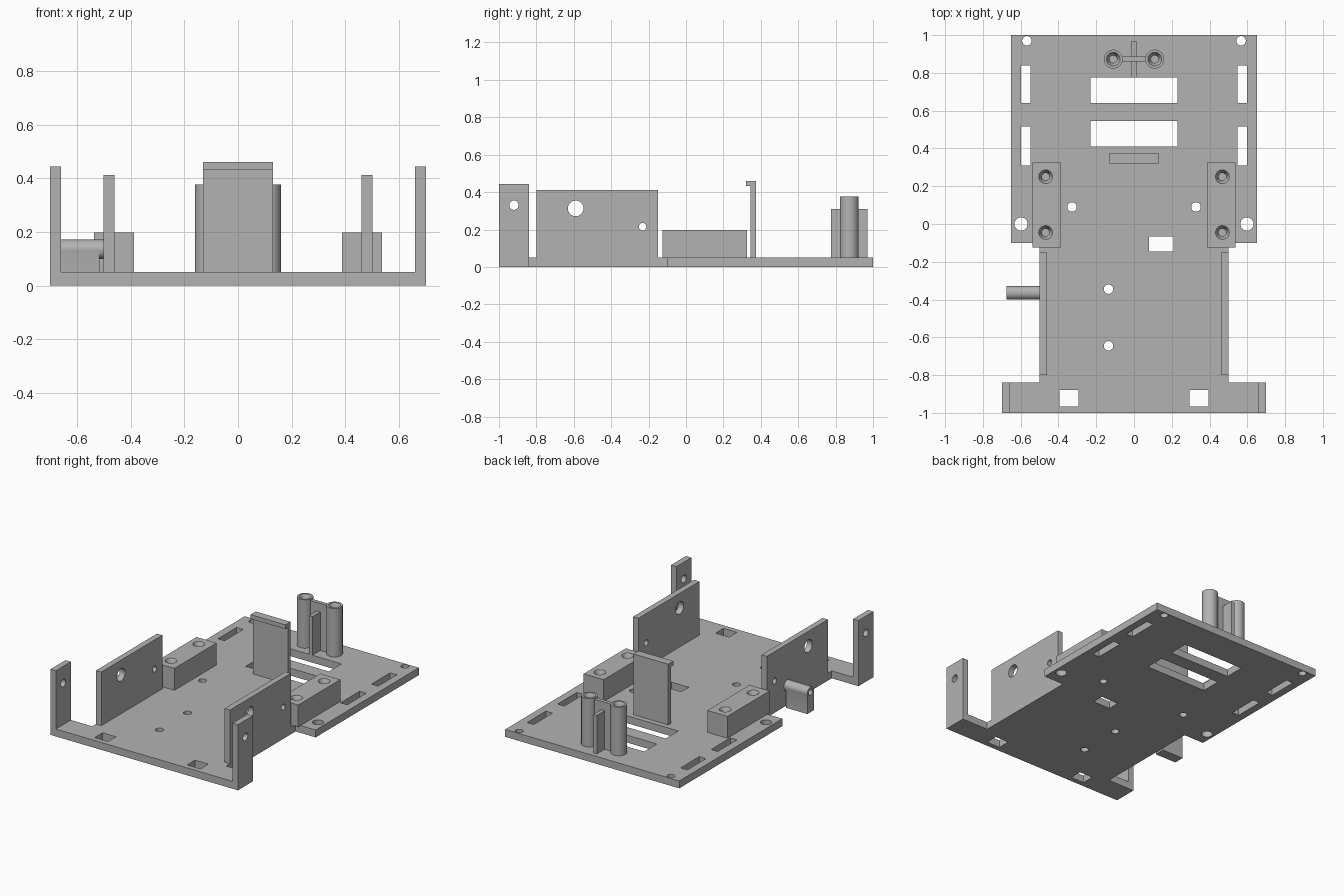
import bpy
import bmesh
import math
from mathutils import Matrix, Vector

cube = bpy.data.objects.get("Cube")
if cube:
    bpy.data.objects.remove(cube, do_unlink=True)

grey = bpy.data.materials.new("plain grey")
grey.use_nodes = True
grey.diffuse_color = (0.45, 0.45, 0.45, 1)
grey.node_tree.nodes["Principled BSDF"].inputs["Base Color"].default_value = grey.diffuse_color

T = 0.05          # plate thickness


def add_object(name, bm):
    mesh = bpy.data.meshes.new(name)
    bmesh.ops.recalc_face_normals(bm, faces=bm.faces)
    bm.to_mesh(mesh)
    bm.free()
    mesh.materials.append(grey)
    obj = bpy.data.objects.new(name, mesh)
    bpy.context.collection.objects.link(obj)
    return obj


def box(name, x, y, z):
    bm = bmesh.new()
    bmesh.ops.create_cube(bm, size=1)
    for v in bm.verts:
        v.co = [lo + (hi - lo) * (c + 0.5) for c, (lo, hi) in zip(v.co, (x, y, z))]
    return add_object(name, bm)


def rod(name, start, end, r, r_end=None):
    """Cylinder or cone between two points."""
    a, b = Vector(start), Vector(end)
    turn = (b - a).to_track_quat('Z', 'Y').to_matrix().to_4x4()
    bm = bmesh.new()
    bmesh.ops.create_cone(bm, cap_ends=True, segments=40, radius1=r,
                          radius2=r if r_end is None else r_end, depth=(b - a).length,
                          matrix=Matrix.Translation((a + b) / 2) @ turn)
    return add_object(name, bm)


def prism(name, outline, z0, z1):
    bm = bmesh.new()
    face = bm.faces.new([bm.verts.new((x, y, z0)) for x, y in outline])
    top = bmesh.ops.extrude_face_region(bm, geom=[face])["geom"]
    bmesh.ops.translate(bm, vec=(0, 0, z1 - z0),
                        verts=[g for g in top if isinstance(g, bmesh.types.BMVert)])
    return add_object(name, bm)


def combine(obj, others, operation='DIFFERENCE'):
    """Apply booleans one after the other and drop the helpers."""
    for other in others:
        other.hide_render = True
        mod = obj.modifiers.new("cut", 'BOOLEAN')
        mod.object, mod.operation, mod.solver = other, operation, 'EXACT'
    graph = bpy.context.evaluated_depsgraph_get()
    mesh = bpy.data.meshes.new_from_object(obj.evaluated_get(graph))
    obj.modifiers.clear()
    obj.data = mesh
    for other in others:
        bpy.data.objects.remove(other, do_unlink=True)
    return obj


def screw_hole(x, y, top):
    """Blind hole with a countersunk mouth."""
    return [rod("cutter", (x, y, T), (x, y, top + 0.01), 0.02),
            rod("cutter", (x, y, top - 0.03), (x, y, top + 0.001), 0.02, 0.037)]


# Base plate outline, mirrored from its left half
half = [(0.7, -1), (0.7, -0.84), (0.5, -0.84), (0.5, -0.1), (0.65, -0.1), (0.65, 1)]
base = prism("base_plate", half + [(-x, y) for x, y in reversed(half)], 0, T)

# Slots, windows and round holes in the plate
through = (-0.1, 0.2)
cuts = [box("cutter", (-0.23, 0.23), y, through) for y in ((0.64, 0.775), (0.41, 0.545))]
cuts.append(box("cutter", (0.08, 0.21), (-0.145, -0.065), through))
for x in (-1, 1):
    cuts += [box("cutter", (x * 0.573 - 0.025, x * 0.573 + 0.025), y, through)
             for y in ((0.64, 0.84), (0.31, 0.515))]
    cuts.append(box("cutter", (x * 0.345 - 0.05, x * 0.345 + 0.05), (-0.965, -0.88), through))
holes = [(-0.135, -0.345, 0.025), (-0.135, -0.645, 0.025)]
for s in (-1, 1):
    holes += [(s * 0.567, 0.97, 0.025), (s * 0.328, 0.09, 0.025), (s * 0.598, 0, 0.035)]
cuts += [rod("cutter", (x, y, -0.1), (x, y, 0.2), r) for x, y, r in holes]
combine(base, cuts)

smooth = [base]
for side, s in (("left", 1), ("right", -1)):
    def span(a, b):
        return tuple(sorted((s * a, s * b)))

    def cross_hole(y, z, r):
        return rod("cutter", (s * 0.4, y, z), (s * 0.8, y, z), r)

    # Upright front tab
    tab = box(side + "_front_tab", span(0.66, 0.7), (-1, -0.84), (T, 0.443))
    combine(tab, [cross_hole(-0.92, 0.33, 0.025)])

    # Side wall with axle and pin holes
    wall = box(side + "_side_wall", span(0.46, 0.5), (-0.8, -0.15), (T, 0.412))
    combine(wall, [cross_hole(-0.59, 0.313, 0.042), cross_hole(-0.232, 0.215, 0.02)])

    # Mounting block with two screw holes
    block = box(side + "_mounting_block", span(0.387, 0.537), (-0.125, 0.325), (T, 0.198))
    combine(block, screw_hole(s * 0.468, 0.25, 0.198) + screw_hole(s * 0.468, -0.045, 0.198))

    # Rear post
    post = rod(side + "_rear_post", (s * 0.11, 0.873, T), (s * 0.11, 0.873, 0.377), 0.05)
    combine(post, screw_hole(s * 0.11, 0.873, 0.377))
    smooth += [tab, wall, block, post]

# Web and rib between the rear posts
box("rear_post_web", (-0.065, 0.065), (0.86, 0.886), (T, 0.367))
box("rear_post_rib", (-0.013, 0.013), (0.775, 0.97), (T, 0.31))

# Upright clip panel with its lip
profile = [(0.345, T), (0.375, T), (0.375, 0.46), (0.32, 0.46), (0.32, 0.432), (0.345, 0.432)]
clip = prism("clip_panel", profile, -0.13, 0.13)
clip.data.transform(Matrix(((0, 0, 1, 0), (1, 0, 0, 0), (0, 1, 0, 0), (0, 0, 0, 1))))

# Side pivot tube on its support
pivot = rod("pivot_tube", (-0.675, -0.365, 0.135), (-0.49, -0.365, 0.135), 0.036)
combine(pivot, [box("support", (-0.675, -0.515), (-0.4, -0.33), (0, 0.13))], 'UNION')
combine(pivot, [rod("cutter", (-0.7, -0.365, 0.135), (-0.51, -0.365, 0.135), 0.02)])
smooth.append(pivot)

# Smooth round surfaces, keep edges sharp
bpy.ops.object.select_all(action='DESELECT')
for obj in smooth:
    obj.select_set(True)
bpy.context.view_layer.objects.active = base
bpy.ops.object.shade_smooth_by_angle(angle=math.radians(30))
